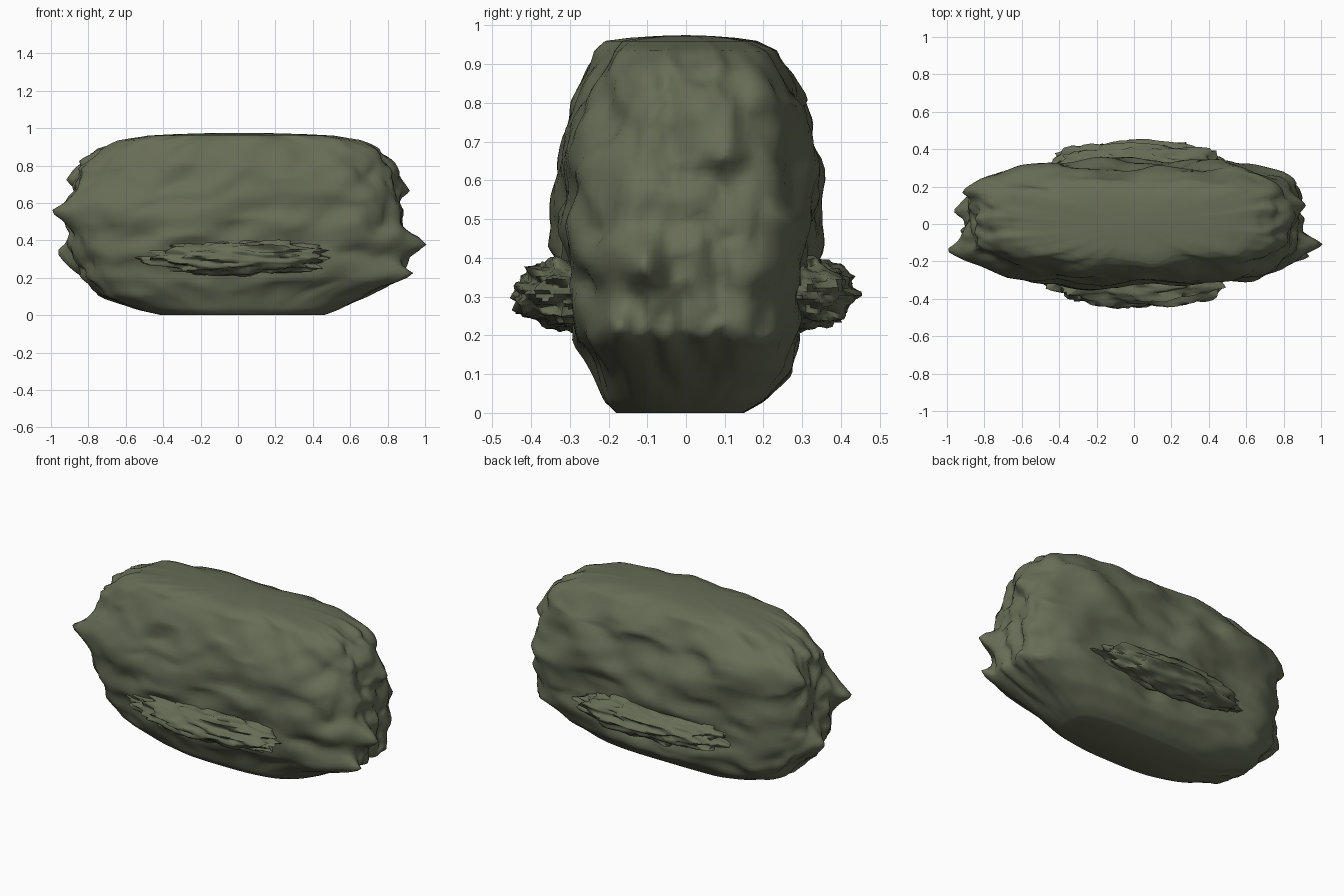
import bpy
import bmesh
import math
from mathutils import Vector, noise

if "Cube" in bpy.data.objects:
    bpy.data.objects.remove(bpy.data.objects["Cube"], do_unlink=True)

leaf = bpy.data.materials.new("dull_leaf_green")
leaf.use_nodes = True
leaf.diffuse_color = (0.135, 0.15, 0.092, 1)
bsdf = leaf.node_tree.nodes["Principled BSDF"]
bsdf.inputs["Base Color"].default_value = leaf.diffuse_color
bsdf.inputs["Roughness"].default_value = 0.9


def finish(bm, name):
    """Turn a bmesh into a smooth-shaded object with the leaf colour."""
    bmesh.ops.recalc_face_normals(bm, faces=bm.faces)
    for face in bm.faces:
        face.smooth = True
    mesh = bpy.data.meshes.new(name)
    bm.to_mesh(mesh)
    bm.free()
    mesh.materials.append(leaf)
    mesh.set_sharp_from_angle(angle=math.radians(80))
    obj = bpy.data.objects.new(name, mesh)
    bpy.context.collection.objects.link(obj)


def lumps(p, freq, seed):
    """Two octaves of soft noise."""
    q = Vector(p) * freq + Vector((seed, seed * 2, -seed))
    return noise.noise(q) + 0.45 * noise.noise(q * 2.1)


# Outline of the bush: height, then reach to -x, +x, -y, +y
OUTLINE = [
    (0, .41, .46, .18, .15),
    (.03, .54, .54, .21, .2),
    (.1, .73, .68, .24, .27),
    (.2, .83, .86, .28, .29),
    (.33, .88, .89, .3, .3),
    (.5, .89, .89, .33, .32),
    (.65, .87, .85, .32, .32),
    (.8, .82, .81, .28, .31),
    (.88, .74, .75, .25, .25),
    (.935, .63, .64, .22, .22),
    (.96, .48, .5, .19, .17),
]

# Tips of the pointed tufts on the ends
TUFTS = [
    (-1.01, -.14, .57), (-.97, .07, .32), (-.92, .17, .74),
    (1.01, -.11, .38), (.92, .1, .67), (.94, -.17, .22), (.87, .22, .5),
]


def outline_at(z):
    for low, high in zip(OUTLINE, OUTLINE[1:]):
        if z <= high[0]:
            t = (z - low[0]) / (high[0] - low[0])
            return [a + (b - a) * t for a, b in zip(low, high)][1:]
    return OUTLINE[-1][1:]


def body_point(angle, z):
    left, right, front, back = outline_at(z)
    c, s = math.cos(angle), math.sin(angle)
    # rounded rectangle plan, squarer at the back
    p = 4 if s > 0 else 2.8
    r = (abs(c) ** p + abs(s) ** p) ** (-1 / p)
    x = c * r * (right if c > 0 else left)
    y = s * r * (back if s > 0 else front)
    # lumps fade out towards the flat base, and are rougher on the ends
    fade = min(1, z * 5)
    n = lumps((c, s, z * 1.8), 3.4, 7)
    rough = lumps((c, y, z), 11, 5) * abs(c) ** 3
    x *= 1 + (0.03 * n + 0.05 * rough) * fade
    y *= 1 + 0.14 * n * fade
    for tip_x, tip_y, tip_z in TUFTS:
        if tip_x * c > 0.3:
            d = math.hypot(y - tip_y, z - tip_z)
            x += (tip_x - x) * math.exp(-(d / 0.06) ** 1.4)
    top_fade = fade * max(0, min(1, (0.96 - z) * 8))
    z += 0.03 * lumps((c, s, z * 2), 4, 19) * top_fade
    return Vector((x, y, z))


# Main foliage: stacked noisy rings closed by a fan at each end
SEGMENTS, RINGS = 128, 52
bm = bmesh.new()
rings = []
for i in range(RINGS + 1):
    t = i / RINGS
    z = 0.96 * (0.3 - 0.3 * math.cos(math.pi * t) + 0.4 * t)
    rings.append([bm.verts.new(body_point(math.tau * k / SEGMENTS, z))
                  for k in range(SEGMENTS)])
for scale, z in ((0.7, .968), (0.35, .973)):
    rings.append([bm.verts.new((v.co.x * scale, v.co.y * scale, z))
                  for v in rings[RINGS]])
top = bm.verts.new((0, 0, 0.975))
base = bm.verts.new((0, 0, 0))
for k in range(SEGMENTS):
    j = (k + 1) % SEGMENTS
    for low, high in zip(rings, rings[1:]):
        bm.faces.new((low[k], low[j], high[j], high[k]))
    bm.faces.new((rings[-1][k], rings[-1][j], top))
    bm.faces.new((rings[0][j], rings[0][k], base))
finish(bm, "main_foliage")


# Ragged flattened tufts low on the front and back
def side_tuft(name, side, seed):
    bm = bmesh.new()
    bmesh.ops.create_uvsphere(bm, u_segments=64, v_segments=32, radius=1)
    for v in bm.verts:
        d = v.co.normalized()
        v.co = d * (1 + 0.26 * lumps(d, 3.6, seed))
    # fit the ragged shape to its place
    for axis, half in ((0, .55), (1, .175), (2, .102)):
        values = [v.co[axis] for v in bm.verts]
        middle = (max(values) + min(values)) / 2
        size = (max(values) - min(values)) / 2
        for v in bm.verts:
            v.co[axis] = (v.co[axis] - middle) / size * half
    bmesh.ops.translate(bm, verts=bm.verts, vec=(0, side * 0.28, 0.308))
    finish(bm, name)


side_tuft("front_tuft", -1, 3)
side_tuft("back_tuft", 1, 11)
